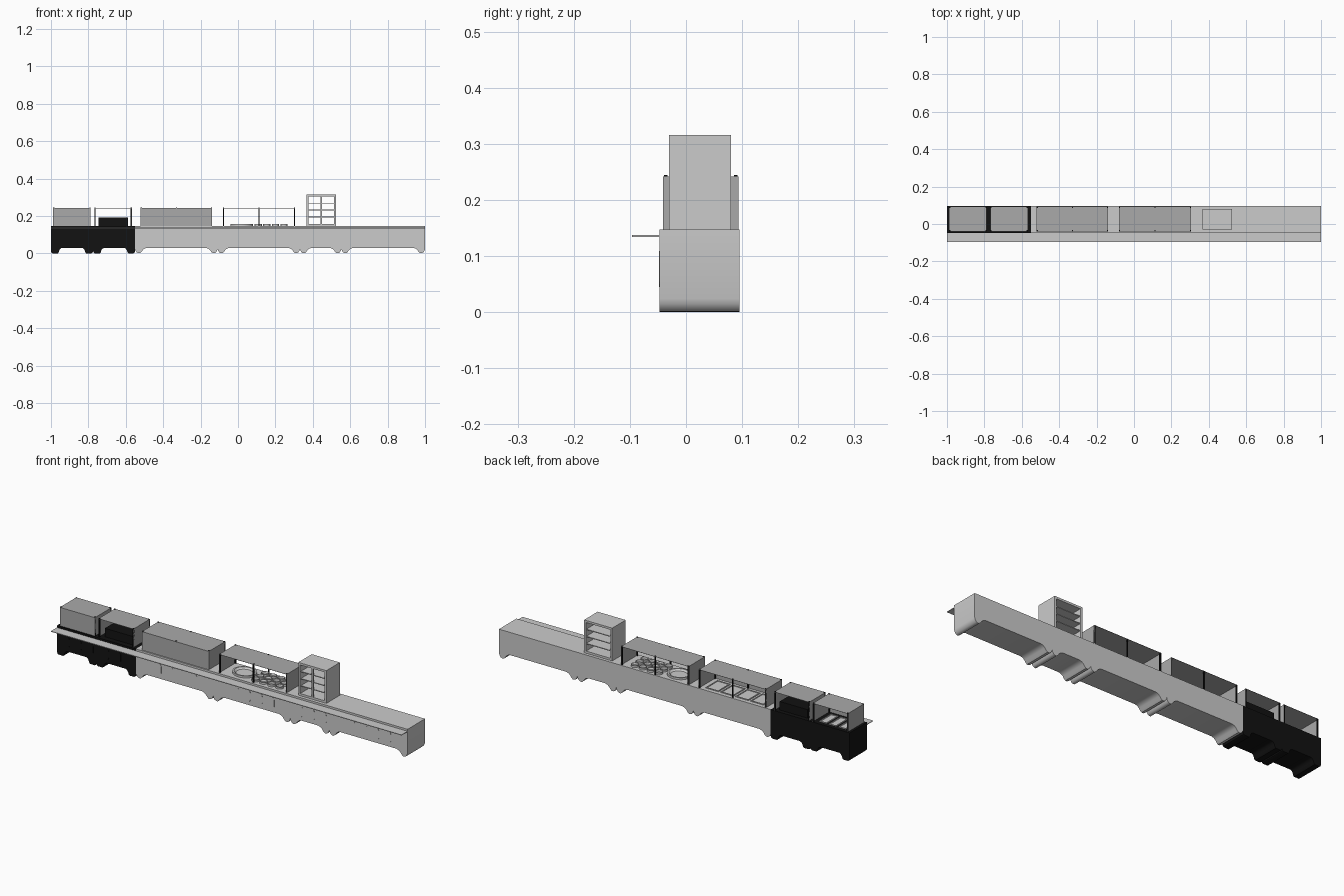
import bpy, bmesh, math

if "Cube" in bpy.data.objects:
    bpy.data.objects.remove(bpy.data.objects["Cube"])

def material(name, v):
    m = bpy.data.materials.new(name)
    m.diffuse_color = (v, v, v, 1)
    m.use_nodes = True
    m.node_tree.nodes["Principled BSDF"].inputs["Base Color"].default_value = m.diffuse_color
    return m

BLACK = material("black_finish", 0.006)
GUARD = material("guard_panel", 0.4)
TOP, FRONT, BACK = 0.147, -0.047, 0.0955

def finish(name, bm, mat=None, smooth=False):
    bmesh.ops.recalc_face_normals(bm, faces=bm.faces)
    me = bpy.data.meshes.new(name)
    bm.to_mesh(me)
    bm.free()
    ob = bpy.data.objects.new(name, me)
    bpy.context.collection.objects.link(ob)
    if mat:
        me.materials.append(mat)
    if smooth:
        bpy.ops.object.select_all(action='DESELECT')
        ob.select_set(True)
        bpy.context.view_layer.objects.active = ob
        bpy.ops.object.shade_smooth_by_angle(angle=math.radians(35))
    return ob

def add_box(bm, x0, x1, y0, y1, z0, z1):
    vs = bmesh.ops.create_cube(bm, size=1)['verts']
    for v in vs:
        v.co = ((x0 + x1) / 2 + v.co.x * (x1 - x0),
                (y0 + y1) / 2 + v.co.y * (y1 - y0),
                (z0 + z1) / 2 + v.co.z * (z1 - z0))

def boxes(name, dims, mat=None):
    bm = bmesh.new()
    for d in dims:
        add_box(bm, *d)
    return finish(name, bm, mat)

def add_prism(bm, pts, y0, y1):
    """Extrude an x-z outline along y."""
    f = bm.faces.new([bm.verts.new((x, y0, z)) for x, z in pts])
    r = bmesh.ops.extrude_face_region(bm, geom=[f])
    for v in r['geom']:
        if isinstance(v, bmesh.types.BMVert):
            v.co.y = y1

def rounded_rect(cx, cz, w, h, r, n=4):
    pts = []
    for i, (sx, sz) in enumerate([(1, 1), (-1, 1), (-1, -1), (1, -1)]):
        for k in range(n + 1):
            a = math.pi / 2 * (i + k / n)
            pts.append((cx + sx * (w / 2 - r) + r * math.cos(a),
                        cz + sz * (h / 2 - r) + r * math.sin(a)))
    return pts

# Cabinets: arched underside with curved feet, extruded full depth
GREY_FOOT = [(0, .024), (.003, .014), (.009, .005), (.017, .001), (.026, .001),
             (.034, .008), (.041, .018), (.051, .026), (.065, .030)]
BLACK_FOOT = [(0, .012), (.004, .003), (.009, 0), (.036, 0), (.041, .005),
              (.044, .016), (.05, .025), (.058, .029)]

def cabinet(name, x0, x1, foot, panels, mat=None):
    pts = [(x0 + x, z) for x, z in foot]
    pts += [(x1 - x, z) for x, z in reversed(foot)]
    pts += [(x1, TOP), (x0, TOP)]
    bm = bmesh.new()
    add_prism(bm, pts, FRONT, BACK)
    finish(name, bm, mat, True)
    bm = bmesh.new()
    for i in range(panels):
        cx = (x0 + x1) / 2 + (i - (panels - 1) / 2) * 0.068
        add_prism(bm, rounded_rect(cx, .077, .054, .064, .016), FRONT - .001, FRONT + .002)
    finish(name + "_front_panels", bm, mat)

cabinet("black_cabinet_left", -1, -.775, BLACK_FOOT, 3, BLACK)
cabinet("black_cabinet_right", -.775, -.55, BLACK_FOOT, 3, BLACK)
for nm, a, b, n in [("hot_cabinet", -.55, -.109, 4), ("bowl_cabinet", -.109, .331, 4),
                    ("display_cabinet", .331, .553, 3), ("end_cabinet", .553, 1, 4)]:
    cabinet(nm, a, b, GREY_FOOT, n)

# Tray slide along the whole front
boxes("tray_slide", [(-1, 1, -.0965, FRONT, .134, .137)])

# Serving guards: top, ends, optional front, black posts
GY0, GY1, GZ = -.041, .0935, .242

def guard(name, x0, x1, front, mid):
    t = .001
    dims = [(x0, x1, GY0, GY1, GZ - t, GZ),
            (x0, x0 + t, GY0, GY1, TOP, GZ),
            (x1 - t, x1, GY0, GY1, TOP, GZ)]
    if front:
        dims.append((x0, x1, GY0, GY0 + t, TOP, GZ))
    boxes(name, dims, GUARD)
    xs = [x0 + .003, x1 - .003] + ([(x0 + x1) / 2] if mid else [])
    r = .003
    boxes(name + "_posts", [(x - r, x + r, y - r, y + r, TOP, GZ + .002)
                            for x in xs for y in (GY0 + .005, GY1 - .005)], BLACK)

guard("guard_1", -.988, -.788, True, False)
guard("guard_2", -.768, -.568, False, False)
guard("guard_3", -.52, -.138, True, True)
guard("guard_4", -.08, .306, False, True)

# Raised block under the second guard
boxes("black_server", [(-.745, -.587, -.02, .075, TOP, .191)], BLACK)

# Rectangular food pans: rim frame and floor
def pans(name, x0, x1, count):
    p, g, y0, y1, r = (x1 - x0) / count, .006, -.022, .075, .005
    dims = []
    for i in range(count):
        a, b = x0 + i * p + g, x0 + (i + 1) * p - g
        z0, z1 = TOP - .002, TOP + .004
        dims += [(a, a + r, y0, y1, z0, z1), (b - r, b, y0, y1, z0, z1),
                 (a + r, b - r, y0, y0 + r, z0, z1), (a + r, b - r, y1 - r, y1, z0, z1),
                 (a + r, b - r, y0 + r, y1 - r, z0, TOP + .001)]
    boxes(name, dims)

pans("small_food_pans", -.97, -.806, 3)
pans("large_food_pans", -.5, -.158, 4)

# Round bowls: lathed rim with an inner floor
def add_bowl(bm, cx, cy, rx, ry, n):
    prof = [(1, TOP), (1, .157), (.86, .157), (.7, .149)]
    rings = [[bm.verts.new((cx + rx * s * math.cos(2 * math.pi * k / n),
                            cy + ry * s * math.sin(2 * math.pi * k / n), z))
              for k in range(n)] for s, z in prof]
    for a, b in zip(rings, rings[1:]):
        for k in range(n):
            j = (k + 1) % n
            bm.faces.new((a[k], a[j], b[j], b[k]))
    bm.faces.new(rings[-1])
    bm.faces.new(rings[0][::-1])

bm = bmesh.new()
add_bowl(bm, .02, .026, .06, .052, 32)
for i in range(4):
    for j in range(3):
        add_bowl(bm, .108 + i * .046, -.012 + j * .039, .019, .018, 20)
finish("serving_bowls", bm, None, True)

# Display case: open shell, shelves, and a mullioned front
X0, X1, Y0, Y1, Z0, Z1 = .365, .525, -.03, .08, TOP, .316
w = .011
case = [(X0, X0 + w, Y0, Y1, Z0, Z1), (X1 - w, X1, Y0, Y1, Z0, Z1),
        (X0 + w, X1 - w, Y0, Y1, Z0, Z0 + w), (X0 + w, X1 - w, Y0, Y1, Z1 - w, Z1)]
boxes("display_case", case)
mid = (X0 + X1) / 2
boxes("display_case_divider", [(mid - .005, mid + .005, Y0, Y0 + .005, Z0 + w, Z1 - w)])
step = (Z1 - Z0 - 2 * w) / 4
boxes("display_shelves", [(X0 + w, X1 - w, Y0 + .006, Y1 - .003,
                           Z0 + w + i * step - .002, Z0 + w + i * step + .002)
                          for i in (1, 2, 3)])
